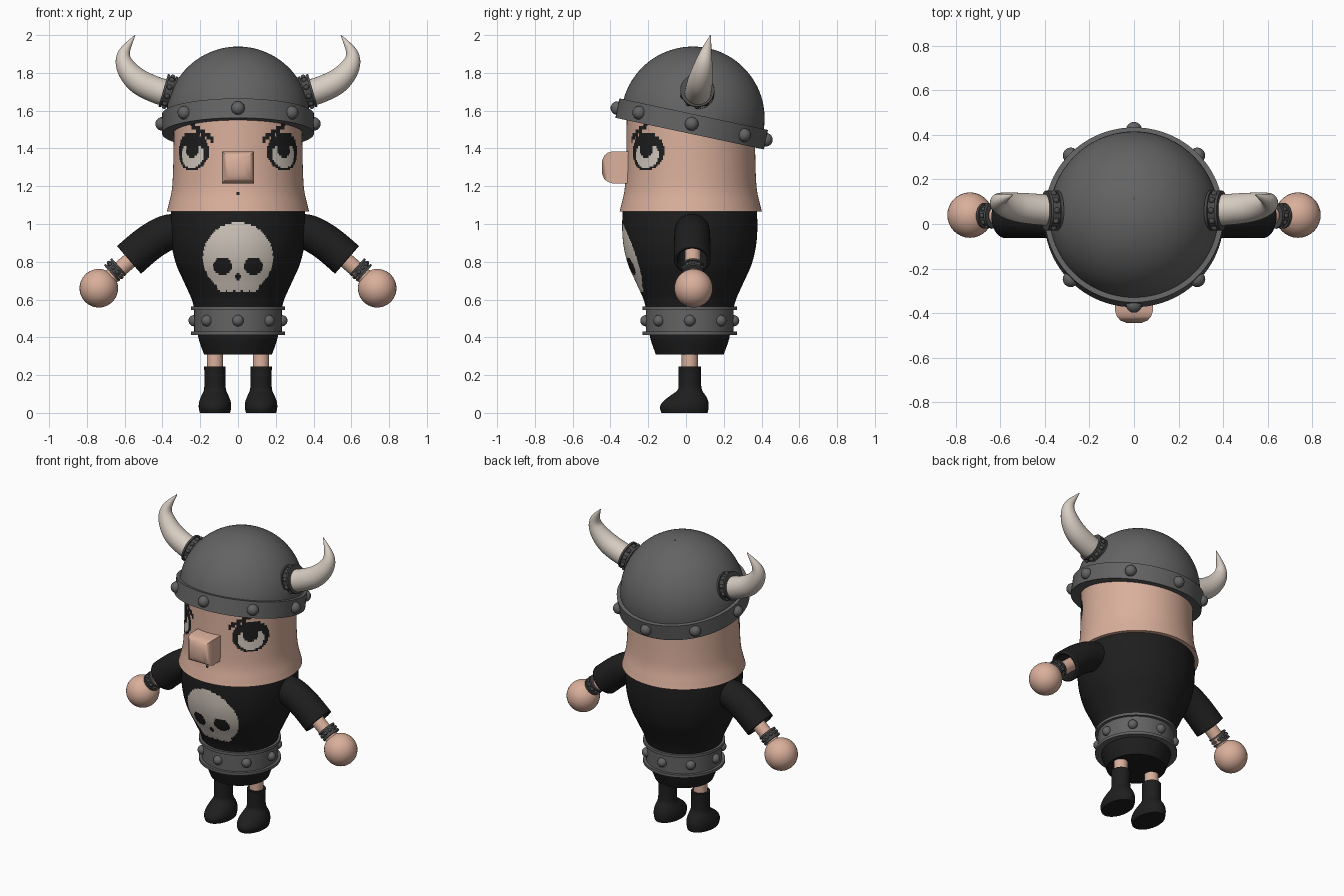
import bpy, bmesh, math
from mathutils import Vector, Matrix

if "Cube" in bpy.data.objects:
    bpy.data.objects.remove(bpy.data.objects["Cube"])

def material(name, col):
    m = bpy.data.materials.new(name)
    m.diffuse_color = (*col, 1)
    m.use_nodes = True
    m.node_tree.nodes["Principled BSDF"].inputs["Base Color"].default_value = m.diffuse_color
    return m

SKIN = material("skin", (0.70, 0.43, 0.33))
BLACK = material("black_cloth", (0.013, 0.013, 0.013))
BONE = material("bone", (0.68, 0.61, 0.54))
STEEL = material("steel_grey", (0.125, 0.125, 0.125))
DARK = material("dark_steel", (0.07, 0.07, 0.07))
Z = Vector((0, 0, 1))

def finish(name, bm, *mats):
    bmesh.ops.recalc_face_normals(bm, faces=bm.faces[:])
    me = bpy.data.meshes.new(name)
    bm.to_mesh(me)
    bm.free()
    for m in mats:
        me.materials.append(m)
    ob = bpy.data.objects.new(name, me)
    bpy.context.collection.objects.link(ob)
    return ob

def spline(pts, k=8):
    """Catmull-Rom interpolation of tuples of any length."""
    p = [pts[0]] + list(pts) + [pts[-1]]
    out = []
    for i in range(1, len(p) - 2):
        for j in range(k):
            t = j / k
            out.append(tuple(
                0.5 * (2*b + (c-a)*t + (2*a-5*b+4*c-d)*t*t + (3*b-a-3*c+d)*t**3)
                for a, b, c, d in zip(p[i-1], p[i], p[i+1], p[i+2])))
    return out + [tuple(pts[-1])]

def loft(name, rings, *mats, axis=None, n=48, phase=0, caps=True):
    """Skin elliptical rings (x, y, z, rx[, ry]) along a path or fixed axis."""
    bm = bmesh.new()
    loops = []
    for i, r in enumerate(rings):
        c = Vector(r[:3])
        d = axis or (Vector(rings[min(i+1, len(rings)-1)][:3]) - Vector(rings[max(i-1, 0)][:3]))
        q = Z.rotation_difference(Vector(d).normalized())
        angs = [2*math.pi*k/n + phase for k in range(n)]
        loops.append([bm.verts.new(c + q @ Vector((r[3]*math.cos(a), r[-1]*math.sin(a), 0))) for a in angs])
    for a, b in zip(loops, loops[1:]):
        for k in range(n):
            bm.faces.new((a[k], a[(k+1) % n], b[(k+1) % n], b[k]))
    if caps:
        bm.faces.new(loops[0])
        bm.faces.new(loops[-1])
    return finish(name, bm, *mats)

def band(name, centre, axis, r, rin, h, mat, flange=0.0, lip=0.015, studs=8, sr=0.03, n=64):
    """Ring with optional raised lips and a row of round studs."""
    bm = bmesh.new()
    o, e = r + flange, h / 2
    prof = [(rin, -e), (o, -e), (o, lip-e), (r, lip-e), (r, e-lip), (o, e-lip), (o, e), (rin, e)]
    if not flange:
        prof = [(rin, -e), (r, -e), (r, e), (rin, e)]
    loops = [[bm.verts.new((p*math.cos(2*math.pi*k/n), p*math.sin(2*math.pi*k/n), z))
              for k in range(n)] for p, z in prof]
    for a, b in zip(loops, loops[1:] + loops[:1]):
        for k in range(n):
            bm.faces.new((a[k], a[(k+1) % n], b[(k+1) % n], b[k]))
    for k in range(studs):
        a = 2*math.pi*k/studs
        bmesh.ops.create_uvsphere(bm, u_segments=16, v_segments=10, radius=sr,
            matrix=Matrix.Translation((r*math.cos(a), r*math.sin(a), 0)))
    q = Z.rotation_difference(Vector(axis).normalized())
    bm.transform(Matrix.Translation(centre) @ q.to_matrix().to_4x4())
    return finish(name, bm, mat)

def paint(ob, rule):
    for f in ob.data.polygons:
        f.material_index = rule(f.center)

def inside(u, v, cu, cv, ru, rv):
    return ((u-cu)/ru)**2 + ((v-cv)/rv)**2 < 1

# Head with painted eyes, brows and mouth dot
head = loft("head", [(0, 0.025, z, r) for r, z in spline(
    [(.377, 1.065), (.368, 1.10), (.352, 1.17), (.345, 1.25), (.341, 1.4), (.338, 1.62)], 14)],
    SKIN, BLACK, BONE, axis=Z, n=256)

def face_paint(c):
    if c.y > 0.05 or c.z > 1.6:
        return 0
    u = (math.atan2(abs(c.x), 0.025 - c.y) - math.radians(46)) * 0.34
    v = c.z - 1.385
    if inside(u, v, 0, -.02, .085, .068) and v < .03 and not inside(u, v, 0, .015, .048, .05):
        return 2
    if inside(u, v, 0, -.008, .05, .04) and v < -.012 and not inside(u, v, 0, .01, .04, .04):
        return 1
    if inside(u, v, 0, 0, .118, .102):
        return 1
    if -.14 < u < .012 and abs(v - .14 - .55*u) < .018:
        return 1
    return int(inside(c.x, c.z, 0, 1.163, .01, .01))
paint(head, face_paint)

# Square pillow-fronted nose
loft("nose", [(0, y, 1.30, r*math.sqrt(2)) for y, r in
     [(-.28, .085), (-.39, .085), (-.415, .077), (-.433, .062), (-.444, .035)]],
     SKIN, axis=Vector((0, -1, 0)), n=4, phase=math.pi/4)

# Torso with painted skull
torso = loft("torso", [(0, 0.02, z, r) for r, z in spline(
    [(.355, 1.07), (.358, .98), (.35, .88), (.325, .78), (.28, .68), (.237, .575),
     (.215, .43), (.205, .38), (.18, .31)], 10)], BLACK, BONE, axis=Z, n=256)

def skull_paint(c):
    x, z = abs(c.x), c.z
    if c.y > -0.05 or inside(x, z, .082, .777, .049, .047) or inside(x, z, 0, .72, .018, .016):
        return 0
    if z < .655 and abs((x + .02) % .04 - .02) > .016:   # gaps between teeth
        return 0
    return int(inside(x, z, 0, .823, .186, .186) or (x < .108 and .637 < z < .75))
paint(torso, skull_paint)

# Belt
band("belt", (0, 0.02, 0.488), Z, 0.232, 0.19, 0.152, STEEL, flange=0.018, lip=0.018, sr=0.03)

# Helmet: tilted dome and studded rim
TILT = Vector((0, math.sin(math.radians(12)), math.cos(math.radians(12))))
C = Vector((0, 0.03, 1.53))
dome = [(-.05, .38)] + [(.03 + .38*math.sin(a), .38*math.cos(a))
                        for a in (math.radians(89.5)*i/24 for i in range(25))]
loft("helmet_dome", [(*(C + TILT*h), r) for h, r in dome], STEEL, axis=TILT, n=96, caps=False)
band("helmet_rim", C, TILT, 0.402, 0.343, 0.105, STEEL, sr=0.036, n=96)

for s, side in ((1, "left"), (-1, "right")):
    # Horn and its collar
    loft(side + "_horn", spline([(s*x, y, z, r) for x, y, z, r in
         [(.33, .06, 1.685, .07), (.42, .065, 1.705, .07), (.525, .075, 1.755, .066),
          (.592, .09, 1.83, .052), (.603, .105, 1.905, .032), (.545, .13, 2.0, .002)]]), BONE, n=32)
    band(side + "_horn_collar", (s*.368, .06, 1.70), (s*.96, 0, .28), .08, .05, .058, DARK,
         flange=.01, lip=.012, studs=10, sr=.014)

    # Sleeve, forearm, wristband and round hand
    sleeve = loft(side + "_sleeve", spline([(s*x, .033, z, r) for x, z, r in
         [(.27, .965, .088), (.37, .955, .094), (.47, .9, .096), (.577, .81, .097)]]),
         BLACK, n=40, caps=False)
    sol = sleeve.modifiers.new("thickness", 'SOLIDIFY')
    sol.thickness, sol.offset = 0.018, -1
    loft(side + "_forearm", [(s*.44, .035, .92, .042), (s*.72, .037, .68, .042)], SKIN, n=32)
    band(side + "_wristband", (s*.65, .037, .757), (s*.73, 0, -.66), .05, .035, .056, DARK,
         flange=.008, lip=.012, studs=10, sr=.011)
    bm = bmesh.new()
    bmesh.ops.create_uvsphere(bm, u_segments=32, v_segments=20, radius=.102,
                              matrix=Matrix.Translation((s*.737, .04, .66)))
    finish(side + "_hand", bm, SKIN)

    # Leg and boot
    lx = s * 0.122
    loft(side + "_leg", [(lx, .02, .2, .043), (lx, .02, .34, .043)], SKIN, axis=Z, n=32)
    boot = [(0, .08, -.13, .115), (.03, .086, -.138, .12), (.06, .083, -.122, .118),
            (.09, .072, -.085, .105), (.12, .059, -.045, .085), (.16, .056, -.04, .08),
            (.245, .057, -.04, .08)]
    loft(side + "_boot", spline([(lx, (a+b)/2, z, rx, (b-a)/2) for z, rx, a, b in boot], 5),
         BLACK, axis=Z, n=40)

# Smooth shading with crisp edges
for ob in bpy.context.collection.objects:
    ob.select_set(True)
    bpy.context.view_layer.objects.active = ob
bpy.ops.object.shade_smooth_by_angle(angle=math.radians(40))
